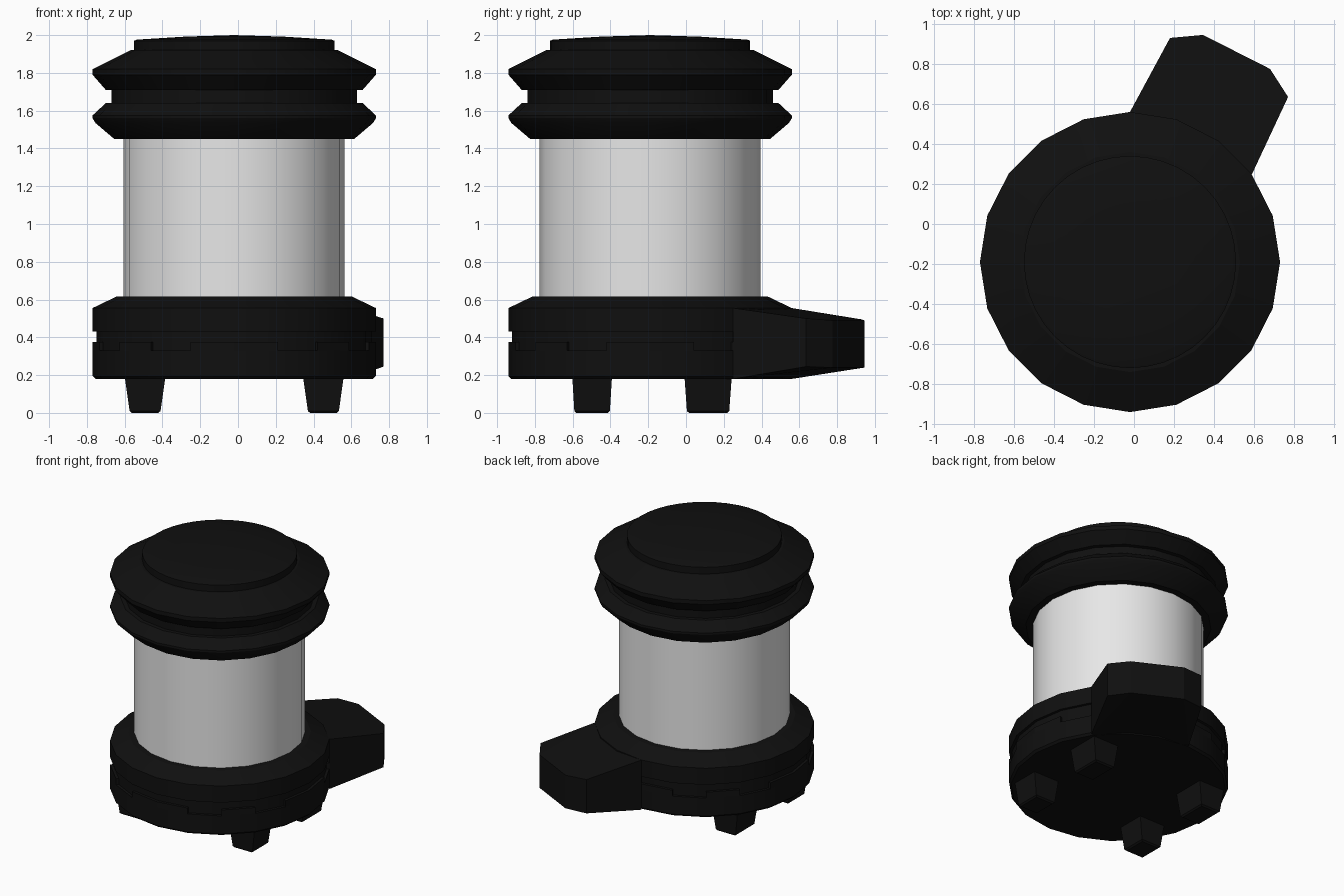
import bpy, bmesh, math
from mathutils import Matrix, Vector

cube = bpy.data.objects.get("Cube")
if cube:
    bpy.data.objects.remove(cube)

CENTRE = Vector((-0.02, -0.19, 0))
SIDES = 20


def material(name, value):
    mat = bpy.data.materials.new(name)
    mat.use_nodes = True
    colour = (value, value, value, 1)
    mat.diffuse_color = colour
    mat.node_tree.nodes["Principled BSDF"].inputs["Base Color"].default_value = colour
    return mat


black = material("black plastic", 0.005)
white = material("white shell", 0.8)


def finish(name, bm, mat, smooth=0):
    bmesh.ops.remove_doubles(bm, verts=bm.verts, dist=1e-5)
    bmesh.ops.recalc_face_normals(bm, faces=bm.faces)
    mesh = bpy.data.meshes.new(name)
    bm.to_mesh(mesh)
    bm.free()
    obj = bpy.data.objects.new(name, mesh)
    bpy.context.collection.objects.link(obj)
    mesh.materials.append(mat)
    if smooth:
        bpy.ops.object.select_all(action='DESELECT')
        obj.select_set(True)
        bpy.context.view_layer.objects.active = obj
        bpy.ops.object.shade_smooth_by_angle(angle=math.radians(smooth))
    return obj


def lathe(name, profile, mat, sides=SIDES, keep=None, closed=False, smooth=22):
    """Turn a (radius, height) profile about the body axis, on kept segments only."""
    bm = bmesh.new()
    pairs = list(zip(profile, profile[1:] + profile[:1]))
    if not closed:
        pairs.pop()

    def point(p, i):
        a = math.tau * i / sides
        return CENTRE + Vector((p[0] * math.cos(a), p[0] * math.sin(a), p[1]))

    for i in range(sides):
        if keep and not keep(i):
            continue
        for a, b in pairs:
            corners = [point(a, i)]
            if a[0] > 0:
                corners.append(point(a, i + 1))
            if b[0] > 0:
                corners.append(point(b, i + 1))
            corners.append(point(b, i))
            bm.faces.new([bm.verts.new(c) for c in corners])
    bmesh.ops.remove_doubles(bm, verts=bm.verts, dist=1e-5)
    if closed:
        bmesh.ops.holes_fill(bm, edges=[e for e in bm.edges if e.is_boundary], sides=8)
    return finish(name, bm, mat, smooth)


# Base with a groove around it, and the lower lip broken by notches
lathe("base", [(0, 0.18), (0.735, 0.18), (0.75, 0.195), (0.75, 0.33), (0.73, 0.33),
               (0.73, 0.43), (0.75, 0.43), (0.75, 0.555), (0.625, 0.615), (0, 0.615)], black)
lathe("base_lip", [(0.72, 0.33), (0.75, 0.33), (0.75, 0.375), (0.72, 0.375)], black,
      keep=lambda i: i % 5 not in (1, 3), closed=True, smooth=0)

# Body shell
lathe("body", [(0.585, 0.6), (0.585, 1.46)], white)

# Lid with two flared rings and a neck between them
lathe("lid", [(0, 1.45), (0.635, 1.45), (0.735, 1.535), (0.75, 1.56), (0.75, 1.575),
              (0.68, 1.64), (0.65, 1.64), (0.65, 1.71), (0.68, 1.71), (0.75, 1.79),
              (0.75, 1.82), (0.55, 1.92), (0, 1.92)], black)
lathe("lid_cap", [(0.53, 1.91), (0.53, 1.97), (0.515, 1.976), (0.26, 1.992), (0, 2.0)],
      black, sides=40)

# Tapered arm at the back left
outline = [(-0.02, 0.56, 0.18, 0.555), (0.18, 0.93, 0.24, 0.495), (0.345, 0.945, 0.24, 0.49),
           (0.68, 0.775, 0.24, 0.49), (0.77, 0.635, 0.245, 0.5), (0.59, 0.25, 0.18, 0.555)]
bm = bmesh.new()
low = [bm.verts.new((x, y, z)) for x, y, z, top in outline]
high = [bm.verts.new((x, y, top)) for x, y, z, top in outline]
bm.faces.new(low)
bm.faces.new(high)
for i in range(len(outline)):
    j = (i + 1) % len(outline)
    bm.faces.new([low[i], low[j], high[j], high[i]])
bmesh.ops.triangulate(bm, faces=[f for f in bm.faces if len(f.verts) > 4])
finish("arm", bm, black)

# Four tapered feet
for side, sx in (("left", 1), ("right", -1)):
    for end, sy, depth in (("front", -1, 0.21), ("back", 1, 0.25)):
        bm = bmesh.new()
        bmesh.ops.create_cube(bm, size=1)
        bmesh.ops.scale(bm, vec=(0.215, depth, 0.19), verts=bm.verts)
        bmesh.ops.scale(bm, vec=(0.75, 0.89, 1), verts=[v for v in bm.verts if v.co.z < 0])
        bottom = [e for e in bm.edges if all(v.co.z < 0 for v in e.verts)]
        bmesh.ops.bevel(bm, geom=bottom, offset=0.01, segments=1, affect='EDGES')
        place = CENTRE + Vector((sx * 0.472, sy * 0.307, 0.095))
        bmesh.ops.transform(bm, matrix=Matrix.Translation(place), verts=bm.verts)
        finish(f"{end}_{side}_foot", bm, black)
